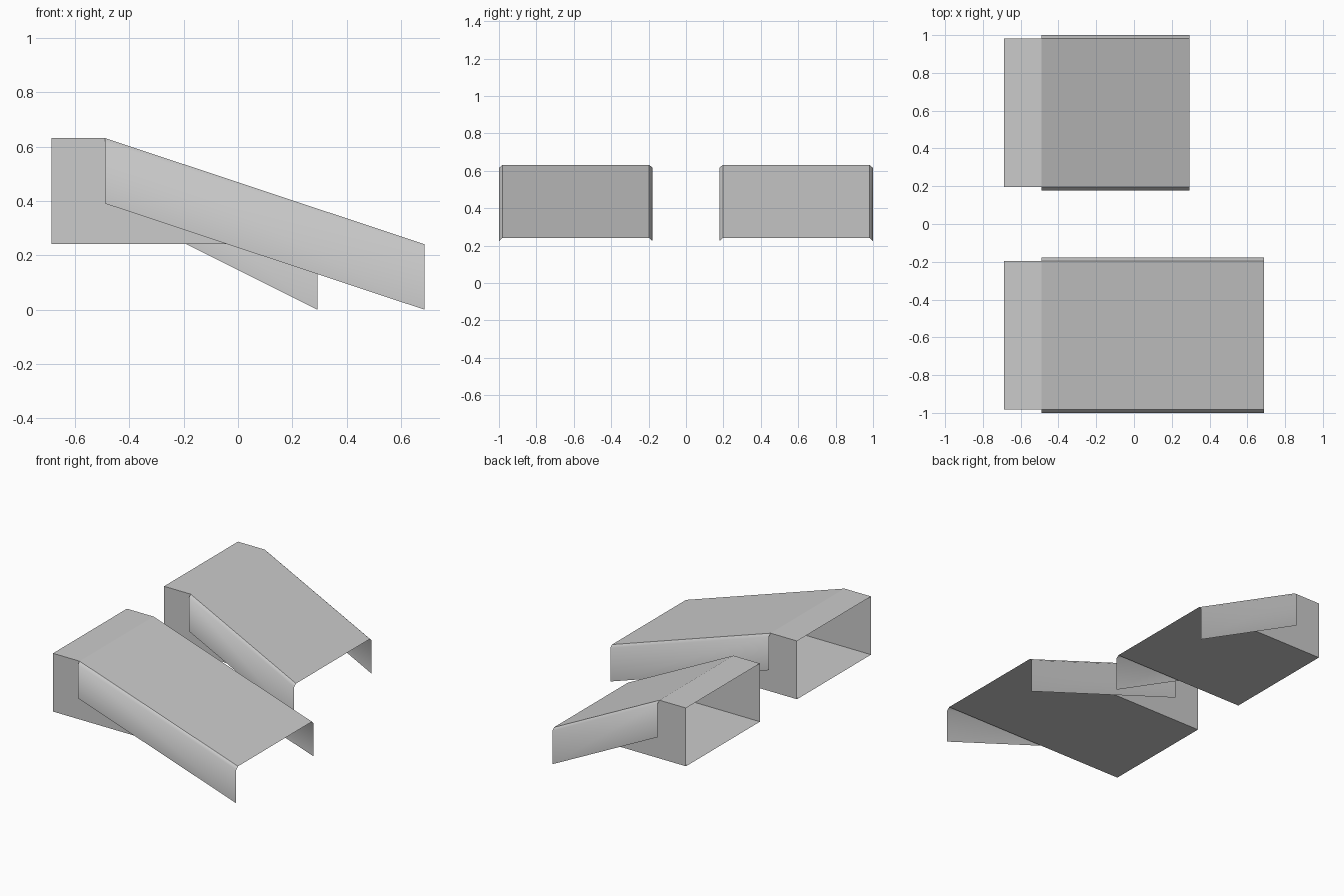
import bpy, bmesh, math

if "Cube" in bpy.data.objects:
    bpy.data.objects.remove(bpy.data.objects["Cube"])

X_BACK, X_KNEE = -0.687, -0.49     # open mouth, start of slope
Z_TOP, Z_FLOOR = 0.632, 0.241
CHAMFER, DROP = 0.019, 0.232       # skirt lip and skirt depth


def mesh_object(name, bm, weld=True):
    if weld:
        bmesh.ops.remove_doubles(bm, verts=bm.verts, dist=1e-5)
    mesh = bpy.data.meshes.new(name)
    bm.to_mesh(mesh)
    bm.free()
    ob = bpy.data.objects.new(name, mesh)
    bpy.context.collection.objects.link(ob)
    return ob


def wedge(name, x_tip, y0, y1):
    # hollow wedge body: sides, deck, slope and floor, open at the tall end
    prof = [(X_BACK, Z_TOP), (X_KNEE, Z_TOP), (x_tip, Z_FLOOR), (X_BACK, Z_FLOOR)]
    bm = bmesh.new()
    near = [bm.verts.new((x, y0, z)) for x, z in prof]
    far = [bm.verts.new((x, y1, z)) for x, z in prof]
    bm.faces.new(near[::-1])
    bm.faces.new(far)
    for i in range(3):
        bm.faces.new((near[i], near[i + 1], far[i + 1], far[i]))
    bmesh.ops.recalc_face_normals(bm, faces=bm.faces)
    # every outward normal follows the deck, which must point up
    deck = max(bm.faces, key=lambda f: f.calc_center_median().z)
    if deck.normal.z < 0:
        bmesh.ops.reverse_faces(bm, faces=bm.faces)
    return mesh_object(name, bm)


def skirt(name, x_tip, y_edge, side):
    # thin sheet running down the slope: chamfered lip, then a vertical drop
    lip = [(0, 0), (CHAMFER, -0.017), (CHAMFER, -DROP - 0.009)]
    bm = bmesh.new()
    rows = []
    for x, z in ((X_KNEE, Z_TOP), (x_tip, Z_FLOOR)):
        rows.append([bm.verts.new((x, y_edge + side * dy, z + dz)) for dy, dz in lip])
    for i in range(2):
        f = bm.faces.new((rows[0][i], rows[0][i + 1], rows[1][i + 1], rows[1][i]))
        f.normal_update()
        if f.normal.y * side < 0:
            f.normal_flip()
    ob = mesh_object(name, bm)
    bpy.ops.object.select_all(action='DESELECT')
    ob.select_set(True)
    bpy.context.view_layer.objects.active = ob
    bpy.ops.object.shade_smooth_by_angle(angle=math.radians(60))
    return ob


# long ramp at the front, short ramp at the back
for label, x_tip, y0, y1 in (("long_ramp", 0.687, -0.981, -0.197),
                             ("short_ramp", 0.293, 0.197, 0.981)):
    wedge(label + "_body", x_tip, y0, y1)
    skirt(label + "_front_skirt", x_tip, y0, -1)
    skirt(label + "_back_skirt", x_tip, y1, 1)
